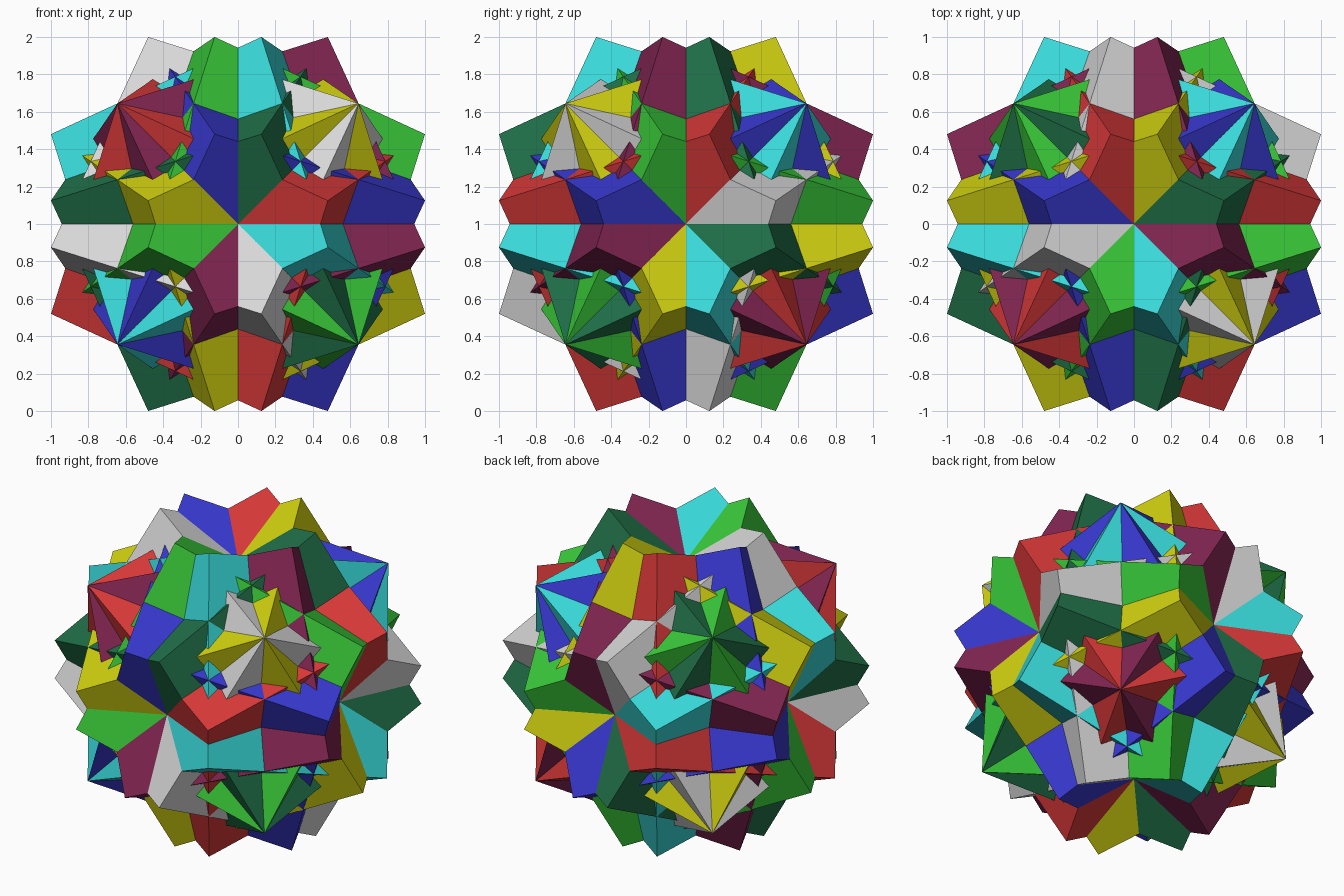
import bpy, bmesh, math
from mathutils import Matrix, Vector

if "Cube" in bpy.data.objects:
    bpy.data.objects.remove(bpy.data.objects["Cube"])

TURN = math.radians(36)   # twist of each cube about its own diagonal

# longest reach of one twisted cube sets the edge length so the whole spans 2 units
d = (1 + 2 * math.cos(TURN)) / 3
low = (1 - math.cos(TURN)) / 3 - math.sin(TURN) / math.sqrt(3)
HALF = 1 / (1 - 2 * low)

# colour, corner diagonal, twist direction
CUBES = [
    ("dark_green", (1, -1, -1), 1, (0.0144, 0.162, 0.065)),
    ("green", (1, -1, -1), -1, (0.040, 0.578, 0.040)),
    ("white", (1, -1, 1), -1, (0.686, 0.686, 0.686)),
    ("yellow", (1, -1, 1), 1, (0.631, 0.631, 0.005)),
    ("purple", (-1, -1, 1), 1, (0.216, 0.018, 0.080)),
    ("red", (-1, -1, 1), -1, (0.686, 0.040, 0.040)),
    ("blue", (-1, -1, -1), -1, (0.040, 0.040, 0.631)),
    ("cyan", (-1, -1, -1), 1, (0.040, 0.686, 0.686)),
]


def twisted_cube(name, axis, sign, colour):
    bm = bmesh.new()
    bmesh.ops.create_cube(bm, size=2 * HALF)
    spin = Matrix.Rotation(sign * TURN, 4, Vector(axis).normalized())
    bm.transform(Matrix.Translation((0, 0, 1)) @ spin)
    mesh = bpy.data.meshes.new(name + "_cube")
    bm.to_mesh(mesh)
    bm.free()
    mat = bpy.data.materials.new(name)
    mat.diffuse_color = (*colour, 1)
    mat.use_nodes = True
    mat.node_tree.nodes["Principled BSDF"].inputs["Base Color"].default_value = mat.diffuse_color
    mesh.materials.append(mat)
    bpy.context.collection.objects.link(bpy.data.objects.new(name + "_cube", mesh))


# eight interlocking cubes, two on each corner diagonal
for cube in CUBES:
    twisted_cube(*cube)
